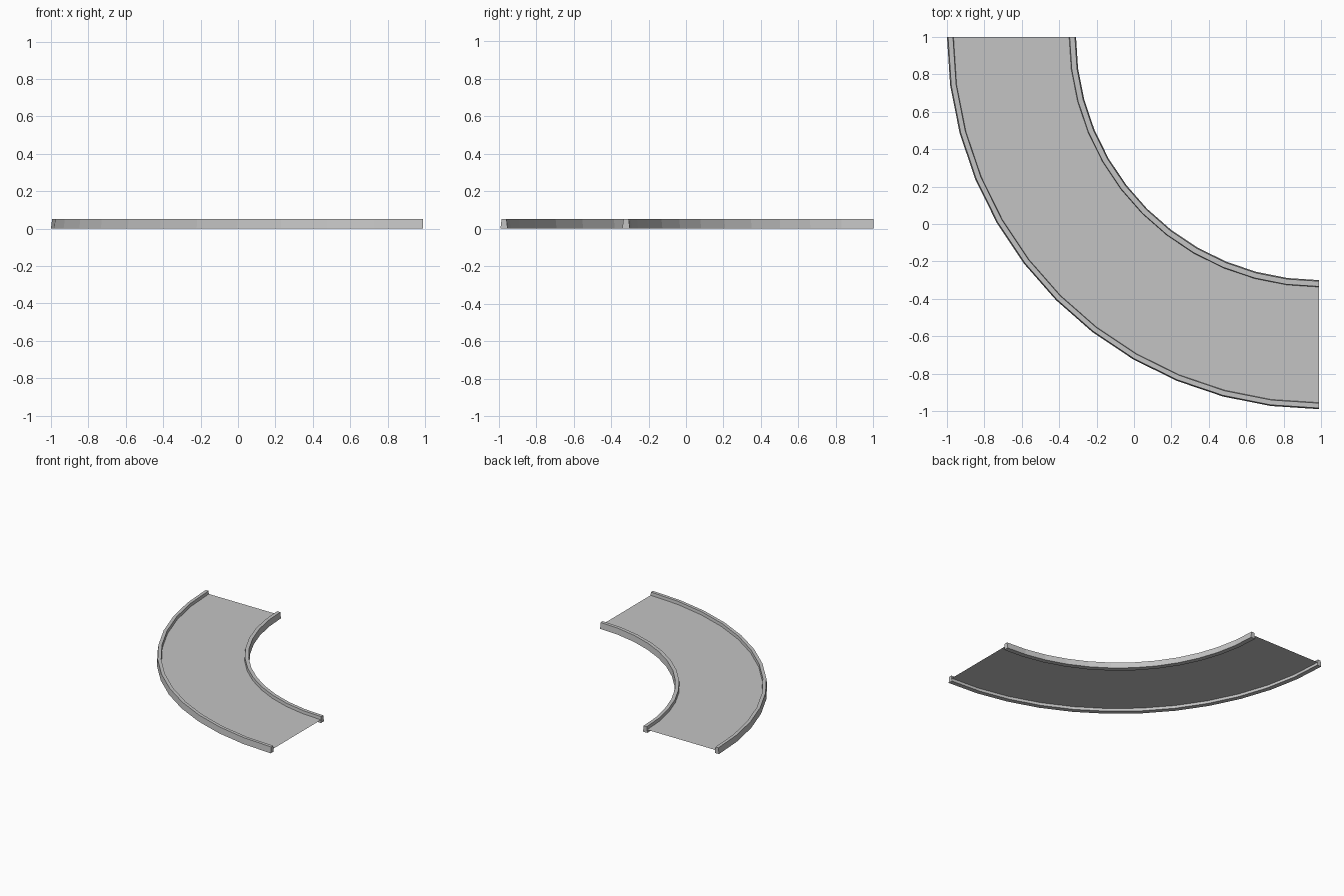
import bpy, bmesh, math

cube = bpy.data.objects.get("Cube")
if cube:
    bpy.data.objects.remove(cube, do_unlink=True)

CENTRE = (0.99, 1.0)   # centre of the bend
SEGMENTS = 12
HEIGHT = 0.05
DECK_Z = 0.025

grey = bpy.data.materials.new("light_grey")
grey.use_nodes = True
colour = (0.55, 0.55, 0.55, 1)
grey.diffuse_color = colour
grey.node_tree.nodes["Principled BSDF"].inputs["Base Color"].default_value = colour


def sweep(name, profile, closed):
    """Sweep a (radius, height) profile through the quarter turn."""
    bm = bmesh.new()
    rings = []
    for i in range(SEGMENTS + 1):
        a = math.pi + i / SEGMENTS * math.pi / 2
        rings.append([bm.verts.new((CENTRE[0] + r * math.cos(a),
                                    CENTRE[1] + r * math.sin(a), z))
                      for r, z in profile])
    n = len(profile)
    for p, q in zip(rings, rings[1:]):
        for j in range(n if closed else n - 1):
            k = (j + 1) % n
            bm.faces.new((p[j], q[j], q[k], p[k]))
    if closed:
        bm.faces.new(rings[0])
        bm.faces.new(rings[-1][::-1])
        bmesh.ops.recalc_face_normals(bm, faces=bm.faces)
    else:
        bm.normal_update()
        if sum(f.normal.z for f in bm.faces) < 0:
            bmesh.ops.reverse_faces(bm, faces=bm.faces)
    mesh = bpy.data.meshes.new(name)
    bm.to_mesh(mesh)
    bm.free()
    mesh.materials.append(grey)
    obj = bpy.data.objects.new(name, mesh)
    bpy.context.collection.objects.link(obj)


def rail(name, inner, outer, taper=0.006):
    sweep(name, [(inner, 0), (outer, 0),
                 (outer - taper, HEIGHT), (inner + taper, HEIGHT)], True)


# Curved side rails with slightly tapered sides
rail("inner_rail", 1.30, 1.34)
rail("outer_rail", 1.952, 1.99)

# Thin deck between the rails
sweep("deck", [(1.32, DECK_Z), (1.97, DECK_Z)], False)
